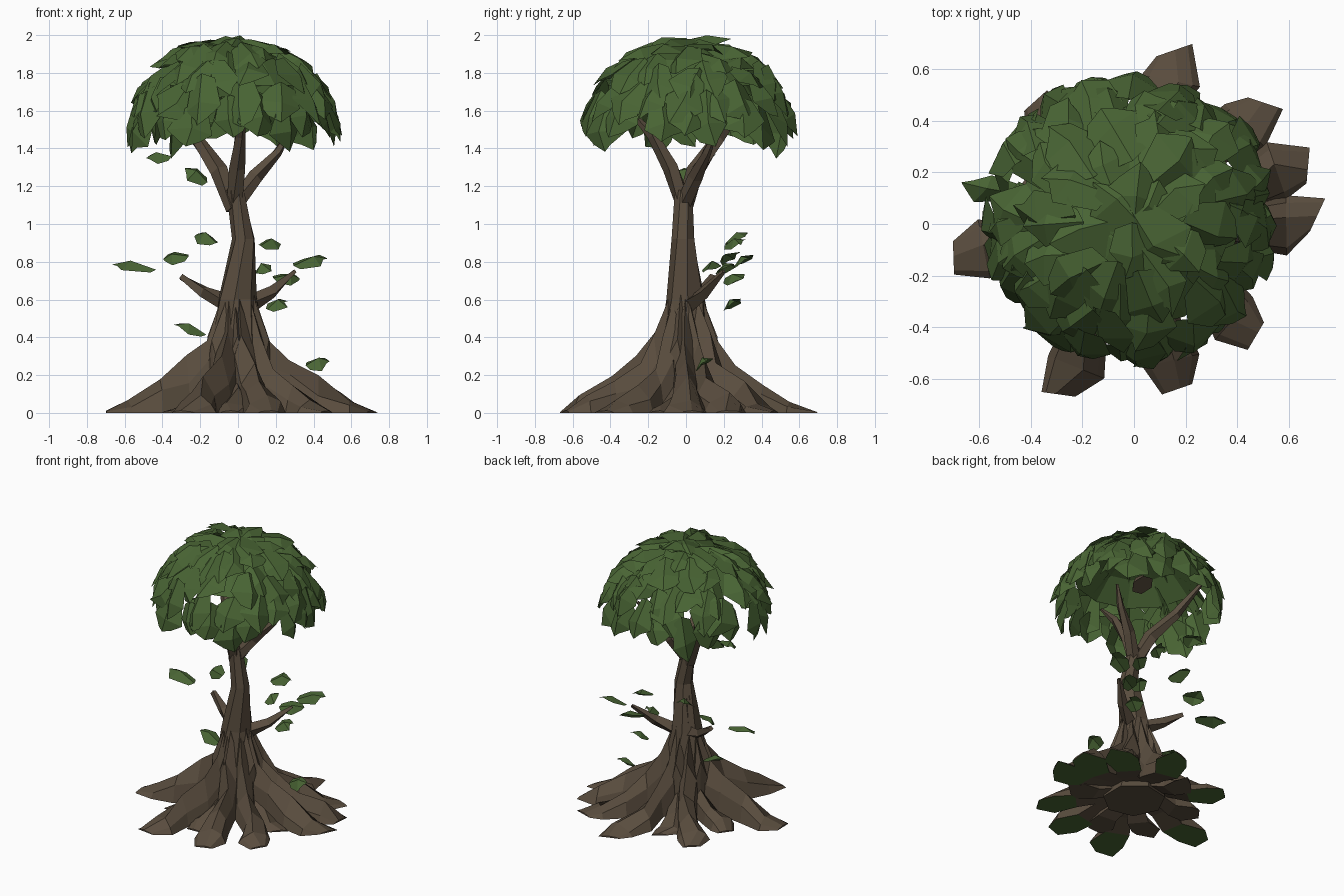
import bpy, bmesh, math, random
from mathutils import Vector

if "Cube" in bpy.data.objects:
    bpy.data.objects.remove(bpy.data.objects["Cube"])

random.seed(11)
rnd = random.uniform


def material(name, rgb):
    m = bpy.data.materials.new(name)
    m.diffuse_color = (*rgb, 1)
    m.use_nodes = True
    m.node_tree.nodes["Principled BSDF"].inputs["Base Color"].default_value = m.diffuse_color
    return m


BARK = material("bark brown", (0.10, 0.073, 0.048))
LEAF = material("leaf green", (0.066, 0.128, 0.034))


def finish(name, bm, mats, normals=True):
    if normals:
        bmesh.ops.recalc_face_normals(bm, faces=bm.faces)
    me = bpy.data.meshes.new(name)
    bm.to_mesh(me)
    bm.free()
    for m in mats:
        me.materials.append(m)
    ob = bpy.data.objects.new(name, me)
    bpy.context.collection.objects.link(ob)
    return ob


def bridge(bm, rings):
    """Skin a list of vertex rings and cap both ends."""
    n = len(rings[0])
    for a, b in zip(rings, rings[1:]):
        for i in range(n):
            j = (i + 1) % n
            bm.faces.new((a[i], a[j], b[j], b[i]))
    bm.faces.new(rings[0][::-1])
    bm.faces.new(rings[-1])


def limb(name, points, radii, sides, horizontal=False):
    """Tapered low-poly limb along a path."""
    bm = bmesh.new()
    pts = [Vector(p) for p in points]
    rings = []
    for k, (p, r) in enumerate(zip(pts, radii)):
        d = (pts[min(k + 1, len(pts) - 1)] - pts[max(k - 1, 0)]).normalized()
        if horizontal:
            d = Vector((0, 0, 1))
        u = d.cross(Vector((0, 1, 0))).normalized()
        v = d.cross(u)
        ring = []
        for i in range(sides):
            a = math.tau * (i + 0.3 * k) / sides
            ring.append(bm.verts.new(p + (u * math.cos(a) + v * math.sin(a)) * r))
        rings.append(ring)
    bridge(bm, rings)
    return finish(name, bm, [BARK])


def root(name, angle, length):
    """Root with a ridged section; the sole of a long root's outer end is green."""
    bm = bmesh.new()
    a = math.radians(angle)
    out, side = Vector((math.cos(a), math.sin(a), 0)), Vector((-math.sin(a), math.cos(a), 0))
    k = length / 0.7
    # distance, ridge height, half width, underside height
    stations = [(0.04, 0.85, 0.025, 0.4), (0.1, 0.58, 0.055, 0.2), (0.17, 0.4, 0.075, 0.06),
                (0.27 * k, 0.28 * k, 0.07, 0.04), (0.42 * k, 0.175 * k, 0.08, 0),
                (0.58 * k, 0.08 * k, 0.11, 0), (length, 0.012, 0.06, 0)]
    rings = []
    for i, (r, z, hw, bot) in enumerate(stations):
        hw *= 0.55 + 0.5 * k
        top = z + (rnd(-0.03, 0.03) if 1 < i < 6 else 0)
        sway = rnd(-0.025, 0.025) if i > 2 else 0
        skew = rnd(-0.04, 0.04) if i == 6 else 0
        sec = [(-hw, bot), (-0.75 * hw, bot + (top - bot) * rnd(0.4, 0.7)), (rnd(-0.3, 0.3) * hw, top),
               (0.75 * hw, bot + (top - bot) * rnd(0.4, 0.7)), (hw, bot)]
        rings.append([bm.verts.new(out * (r + skew * s / hw) + side * (s + sway) + Vector((0, 0, h)))
                      for s, h in sec])
    bridge(bm, rings)
    for f in bm.faces:
        if length > 0.5 and all(v.co.z < 0.001 for v in f.verts):
            f.material_index = 1
    return finish(name, bm, [BARK, LEAF])


def add_leaf(bm, centre, along, normal, length, width):
    """Leaf blade folded along its midrib."""
    c, d = Vector(centre), Vector(along).normalized()
    s = d.cross(Vector(normal)).normalized()
    n = s.cross(d)
    fold = -0.16 * width

    def pt(t, w, h):
        p = c + d * t * length + s * w * width + n * h
        p.z = min(p.z, 2.0)
        return bm.verts.new(p)
    base, mid, tip = pt(-0.5, 0, 0), pt(0.1, rnd(-0.1, 0.1), 0.02), pt(0.5, rnd(-0.2, 0.2), -0.02)
    for sg in (-1, 1):
        b = pt(-0.4, sg * rnd(0.22, 0.35), fold * 0.6)
        w = pt(rnd(-0.05, 0.25), sg * rnd(0.42, 0.55), fold)
        e = pt(rnd(0.32, 0.42), sg * rnd(0.15, 0.28), fold * 0.5)
        for q in ((base, b, w, mid), (mid, w, e, tip)):
            bm.faces.new(q if sg < 0 else q[::-1])


# Trunk with a bend
limb("trunk", [(0, 0, 0.015), (0, 0, 0.3), (-0.005, 0, 0.6), (0.03, -0.015, 0.92), (-0.015, -0.015, 1.18)],
     [0.21, 0.16, 0.105, 0.062, 0.048], 7, True)

# Long roots, then short ones filling the gaps
for i, (a, l) in enumerate([(78, 0.69), (43, 0.69), (19, 0.71), (1, 0.71), (-41, 0.64),
                            (-77, 0.66), (-112, 0.72), (191, 0.71), (130, 0.61)]):
    root(f"long_root_{i + 1}", a, l)
for i, a in enumerate((162, -20, -95, -140, 105)):
    root(f"short_root_{i + 1}", a, 0.46)

# Crown branches and low twigs
limb("left_branch", [(-0.02, -0.01, 1.08), (-0.1, 0.05, 1.28), (-0.22, 0.17, 1.45), (-0.32, 0.32, 1.66)],
     [0.045, 0.05, 0.035, 0.015], 5)
limb("right_branch", [(-0.01, -0.01, 1.1), (0.09, 0.05, 1.25), (0.21, 0.11, 1.38), (0.28, 0.16, 1.5)],
     [0.045, 0.042, 0.025, 0.01], 5)
limb("front_branch", [(-0.015, -0.01, 1.1), (-0.005, -0.08, 1.3), (0.01, -0.18, 1.47), (0.03, -0.3, 1.6)],
     [0.045, 0.045, 0.03, 0.01], 5)
limb("branch_stub", [(0.01, 0.1, 1.62), (0.015, 0.08, 1.66)], [0.08, 0.05], 6)
limb("left_twig", [(-0.05, 0.02, 0.58), (-0.18, 0.09, 0.64), (-0.3, 0.14, 0.72)], [0.05, 0.035, 0.02], 4)
limb("right_twig", [(0.05, 0.02, 0.57), (0.18, 0.1, 0.64), (0.3, 0.2, 0.75)], [0.05, 0.035, 0.012], 4)


def dome(phi, th, scale=1.0):
    c = 0.56 * scale * math.cos(phi) ** 0.9
    return Vector((c * math.cos(th) - 0.02, c * math.sin(th) + 0.02, 1.47 + 0.51 * scale * math.sin(phi)))


# Canopy shell, a shallow cap under the leaves
bm = bmesh.new()
rings = [[bm.verts.new(dome(math.radians(p), math.tau * i / 12, 0.92)) for i in range(12)] for p in (34, 58, 80)]
for a, b in zip(rings, rings[1:]):
    for i in range(12):
        j = (i + 1) % 12
        bm.faces.new((a[i], a[j], b[j], b[i]))
bm.faces.new(rings[-1])
finish("canopy_shell", bm, [LEAF], False)

# Canopy leaves in overlapping, flared rows
bm = bmesh.new()
for row in range(6):
    deg = 80 - 14 * row
    count = round(4 + 16 * math.cos(math.radians(deg)) ** 1.2)
    for i in range(count):
        th = math.tau * (i + rnd(-0.35, 0.35)) / count + deg
        phi = math.radians(deg + rnd(-6, 6))
        p = dome(phi, th, rnd(0.95, 1.01))
        down = dome(phi - 0.15, th) - dome(phi, th)
        out = Vector((math.cos(th), math.sin(th), 0))
        nrm = out * math.cos(phi) + Vector((0, 0, math.sin(phi)))
        around = Vector((-out.y, out.x, 0))
        along = down.normalized() + nrm * rnd(0.05, 0.4) + around * rnd(-0.45, 0.45)
        add_leaf(bm, p, along, nrm + around * rnd(-0.45, 0.45), rnd(0.22, 0.33), rnd(0.19, 0.27))
finish("canopy_leaves", bm, [LEAF], False)

# Loose leaves pointing away from the trunk: x, y, z, length
bm = bmesh.new()
for x, y, z, l in [(-0.55, 0.13, 0.78, 0.24), (-0.33, 0.22, 0.83, 0.15), (-0.17, 0.26, 0.93, 0.16),
                   (0.17, 0.25, 0.9, 0.14), (0.13, 0.2, 0.77, 0.11), (0.26, 0.25, 0.72, 0.17),
                   (0.38, 0.3, 0.81, 0.2), (0.2, 0.24, 0.58, 0.13), (-0.25, 0.04, 0.45, 0.18),
                   (0.42, 0.09, 0.27, 0.13), (-0.42, 0.1, 1.36, 0.14), (-0.22, -0.03, 1.26, 0.14)]:
    add_leaf(bm, (x, y, z), (x, y * 0.6, rnd(-0.05, 0.15)), (rnd(-0.4, 0.4), rnd(-0.8, -0.2), 0.9), l, 0.12)
finish("loose_leaves", bm, [LEAF], False)
